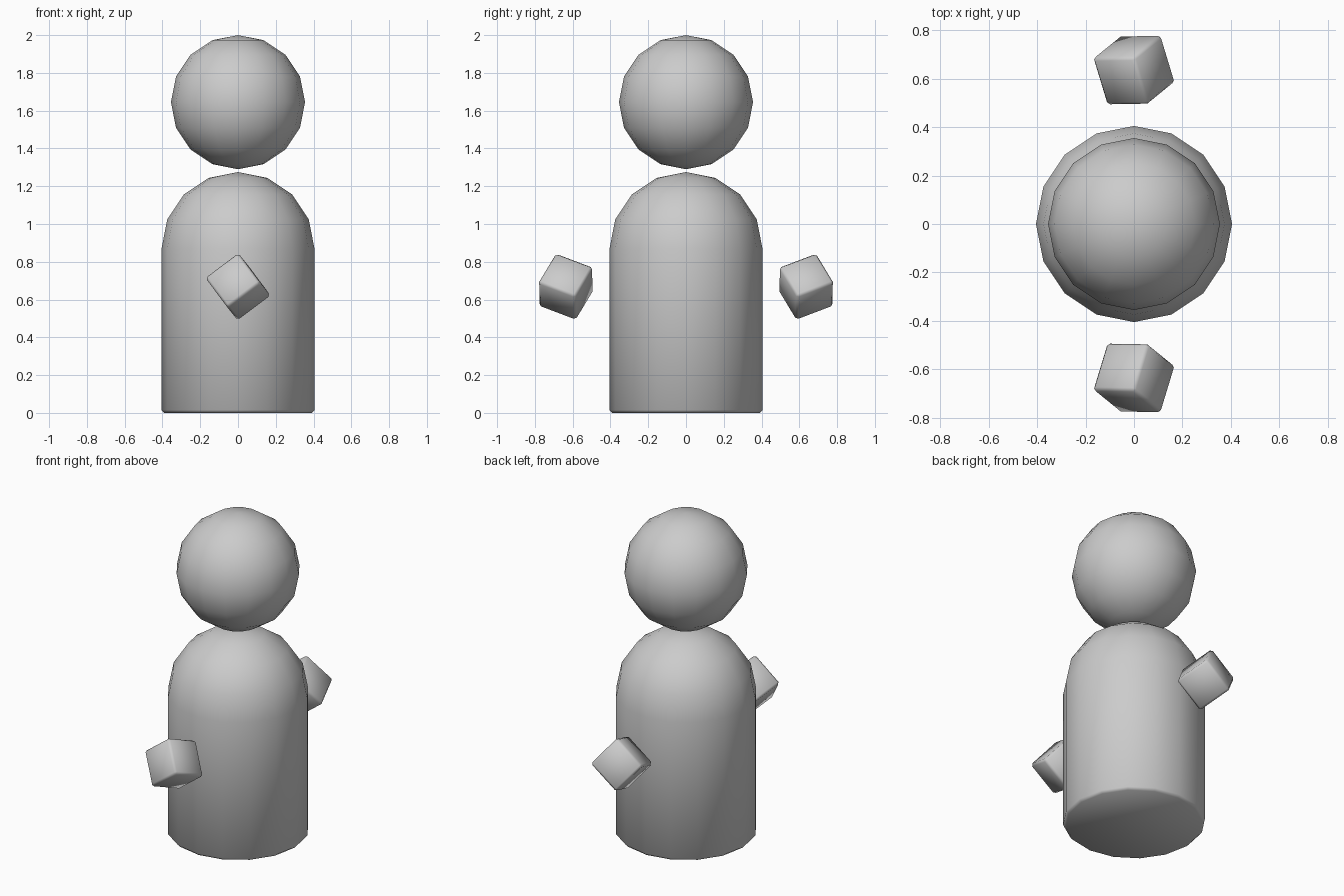
import bpy, bmesh, math
from mathutils import Euler, Matrix, Vector

if "Cube" in bpy.data.objects:
    bpy.data.objects.remove(bpy.data.objects["Cube"])

SIDES = 16


def finish(name, bm):
    bmesh.ops.recalc_face_normals(bm, faces=bm.faces)
    mesh = bpy.data.meshes.new(name)
    bm.to_mesh(mesh)
    bm.free()
    for p in mesh.polygons:
        p.use_smooth = True
    obj = bpy.data.objects.new(name, mesh)
    bpy.context.collection.objects.link(obj)
    return obj


# Head: floating low-poly ball
bm = bmesh.new()
bmesh.ops.create_uvsphere(bm, u_segments=SIDES, v_segments=8, radius=0.355,
                          matrix=Matrix.Translation((0, 0, 1.645)))
finish("head", bm)

# Body: domed cylinder with a tiny chamfer at the base
R, SHOULDER, CHAMFER = 0.405, 0.87, 0.015
profile = [(R - CHAMFER, 0), (R, CHAMFER)]
profile += [(R * math.cos(i * math.pi / 8), SHOULDER + R * math.sin(i * math.pi / 8))
            for i in range(4)]
bm = bmesh.new()
rings = []
for r, z in profile:
    rings.append([bm.verts.new((r * math.cos(2 * math.pi * i / SIDES),
                                r * math.sin(2 * math.pi * i / SIDES), z))
                  for i in range(SIDES)])
apex = bm.verts.new((0, 0, SHOULDER + R))
for i in range(SIDES):
    j = (i + 1) % SIDES
    for lo, hi in zip(rings, rings[1:]):
        bm.faces.new((lo[i], lo[j], hi[j], hi[i]))
    bm.faces.new((rings[-1][i], rings[-1][j], apex))
bm.faces.new(rings[0][::-1])
finish("body", bm)

# Hands: tilted cubes with softened edges, mirrored across y
tilt = Euler((math.radians(-25.3), math.radians(-37), math.radians(-1))).to_matrix().to_4x4()
for name, side in (("front_hand", 1), ("back_hand", -1)):
    bm = bmesh.new()
    bmesh.ops.create_cube(bm, size=0.218)
    bmesh.ops.bevel(bm, geom=bm.edges[:], offset=0.013, segments=1,
                    affect='EDGES', profile=0.5)
    place = (Matrix.Diagonal((1, side, 1, 1))
             @ Matrix.Translation((0, -0.636, 0.668)) @ tilt)
    bm.transform(place)
    finish(name, bm)
